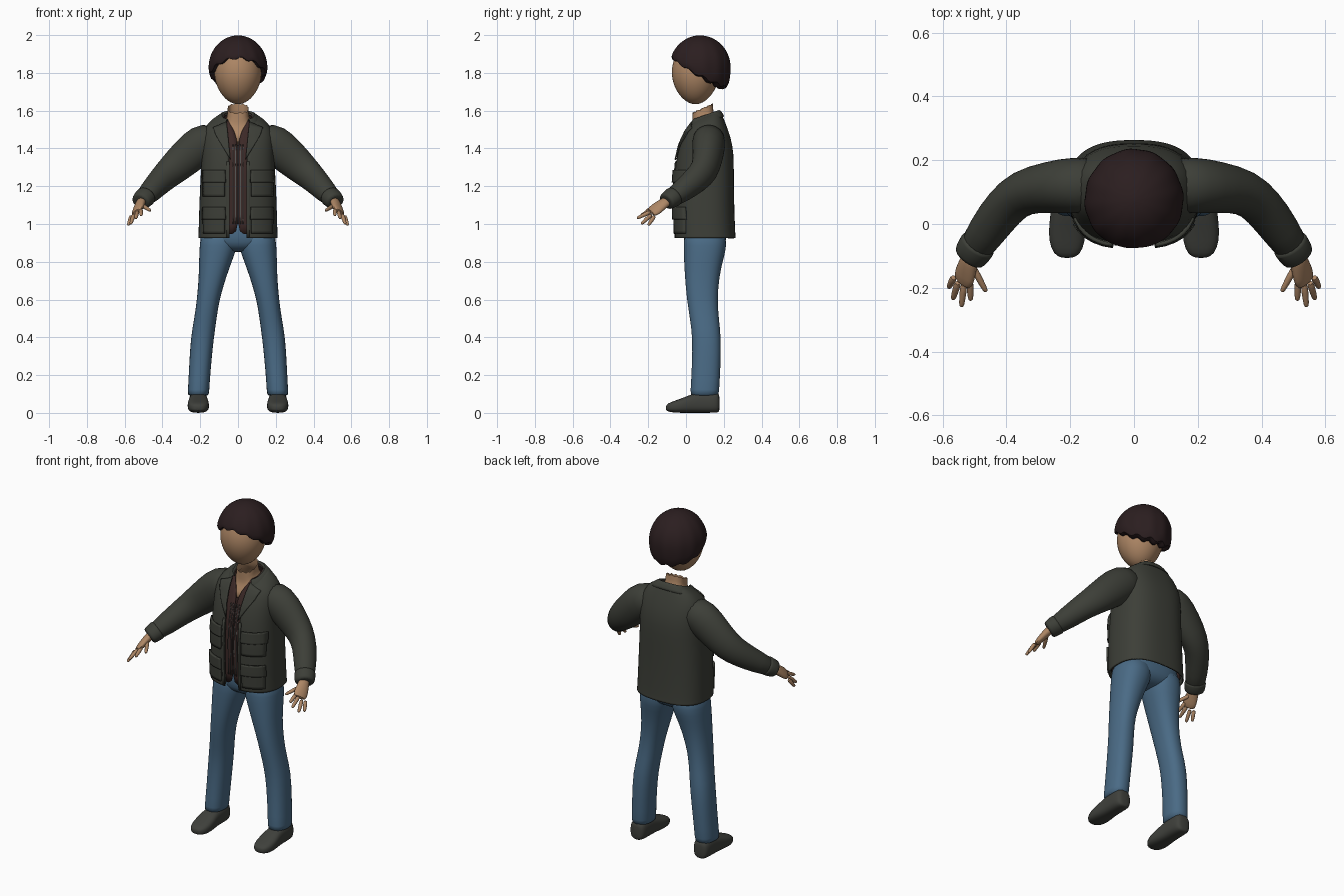
import bpy, bmesh
from math import sin, cos, acos, pi, copysign
from mathutils import Vector
from mathutils.bvhtree import BVHTree

if "Cube" in bpy.data.objects:
    bpy.data.objects.remove(bpy.data.objects["Cube"], do_unlink=True)


def material(name, rgb):
    m = bpy.data.materials.new(name)
    m.use_nodes = True
    m.diffuse_color = (*rgb, 1)
    m.node_tree.nodes["Principled BSDF"].inputs["Base Color"].default_value = (*rgb, 1)
    return m


SKIN = material("skin", (0.42, 0.24, 0.13))
HAIR = material("dark_hair", (0.024, 0.013, 0.014))
OLIVE = material("olive_jacket", (0.046, 0.049, 0.039))
BROWN = material("brown_shirt", (0.045, 0.022, 0.02))
GREY = material("shirt_stripe_grey", (0.09, 0.09, 0.085))
DENIM = material("denim_blue", (0.068, 0.145, 0.235))
SHOE = material("shoe_grey", (0.05, 0.052, 0.045))


def skin_rings(rings, closed):
    """Quads joining consecutive rings of equal length."""
    n = len(rings[0])
    return [(k * n + i, k * n + (i + 1) % n, (k + 1) * n + (i + 1) % n, (k + 1) * n + i)
            for k in range(len(rings) - 1) for i in range(n if closed else n - 1)]


def loft(name, rings, mat, closed=True, caps=(True, True), mirror=False, thick=0, smooth=1):
    n = len(rings[0])
    verts = [tuple(v) for r in rings for v in r]
    faces = skin_rings(rings, closed)
    if closed and caps[0]:
        faces.append(tuple(range(n)))
    if closed and caps[1]:
        faces.append(tuple(range(len(verts) - n, len(verts))))
    me = bpy.data.meshes.new(name)
    me.from_pydata(verts, [], faces)
    bm = bmesh.new()
    bm.from_mesh(me)
    bmesh.ops.recalc_face_normals(bm, faces=bm.faces)
    bm.to_mesh(me)
    bm.free()
    me.materials.append(mat)
    ob = bpy.data.objects.new(name, me)
    bpy.context.collection.objects.link(ob)
    if mirror:
        mod = ob.modifiers.new("Mirror", 'MIRROR')
        mod.use_mirror_merge = False
    if smooth:
        ob.modifiers.new("Smooth", 'SUBSURF').levels = smooth
        ob.modifiers["Smooth"].render_levels = smooth
    if thick:
        mod = ob.modifiers.new("Thickness", 'SOLIDIFY')
        mod.thickness = thick
        mod.offset = 0
    bpy.ops.object.select_all(action='DESELECT')
    ob.select_set(True)
    bpy.context.view_layer.objects.active = ob
    bpy.ops.object.shade_smooth_by_angle(angle=0.9)
    return ob


def spow(v, p):
    return copysign(abs(v) ** (2 / p), v)


def section(z, hx, y0, y1, tilt=0, gap=None, cx=0, p=2.6, n=32):
    """Horizontal rounded section, starting at the front; gap leaves it open there."""
    yc, hy = (y0 + y1) / 2, (y1 - y0) / 2
    t0 = ((gap or 0) / hx) ** (p / 2)
    steps = n if gap is None else n - 1
    out = []
    for i in range(n):
        t = t0 + (2 * pi - 2 * t0) * i / steps
        y = yc - hy * spow(cos(t), p)
        out.append(Vector((cx + hx * spow(sin(t), p), y, z + tilt * (y - yc))))
    return out


def tube(points, up, n=12):
    """Oval rings along a path of (x, y, z, half width, half height)."""
    pts = [Vector(p[:3]) for p in points]
    rings = []
    for i, p in enumerate(points):
        t = (pts[min(i + 1, len(pts) - 1)] - pts[max(i - 1, 0)]).normalized()
        a = t.cross(Vector(up)).normalized()
        b = a.cross(t)
        rings.append([pts[i] + a * p[3] * cos(2 * pi * k / n) + b * p[4] * sin(2 * pi * k / n)
                      for k in range(n)])
    return rings


# Torso profile: height, half width, front, back, tilt
TORSO = [(0.925, 0.207, -0.055, 0.26, 0), (0.94, 0.206, -0.056, 0.258, 0),
         (1.05, 0.203, -0.06, 0.253, 0), (1.2, 0.198, -0.062, 0.25, 0),
         (1.32, 0.19, -0.055, 0.25, 0), (1.42, 0.19, -0.032, 0.245, 0),
         (1.5, 0.182, 0.0, 0.215, 0.1), (1.545, 0.14, 0.02, 0.19, 0.3),
         (1.572, 0.085, 0.035, 0.175, 0.4)]


def jacket_gap(z):
    return 0.045 if z < 1.33 else 0.042 + 0.14 * (z - 1.33)


body = [section(*r) for r in TORSO]
surface = BVHTree.FromPolygons([v for r in body for v in r], skin_rings(body, True))


def patch(name, corners, mat, lift, thick, mirror=True, n=8):
    """Plate laid on the torso front, from four (x, z) corners."""
    a, b, c, d = [Vector(q) for q in corners]
    rows = []
    for j in range(n + 1):
        row = []
        for i in range(n + 1):
            q = a.lerp(b, i / n).lerp(d.lerp(c, i / n), j / n)
            hit = surface.ray_cast(Vector((q.x, -1, q.y)), Vector((0, 1, 0)))[0]
            if hit is None:
                hit = surface.find_nearest(Vector((q.x, 0, q.y)))[0]
            row.append(Vector((q.x, hit.y - lift, q.y)))
        rows.append(row)
    return loft(name, rows, mat, closed=False, mirror=mirror, thick=thick, smooth=0)


# Jacket shell, open at the front
loft("jacket_body", [section(*r, gap=jacket_gap(r[0])) for r in TORSO], OLIVE,
     closed=False, thick=0.008)

# Turned-down collar and lapels
COLLAR = [(1.535, 0.128, 0.012, 0.2, 0.35, 0.078), (1.562, 0.105, 0.02, 0.188, 0.35, 0.068),
          (1.582, 0.085, 0.03, 0.175, 0.35, 0.06), (1.56, 0.075, 0.04, 0.165, 0.35, 0.055)]
loft("jacket_collar", [section(*r) for r in COLLAR], OLIVE, closed=False, thick=0.006)
patch("lapels", [(0.04, 1.34), (0.115, 1.465), (0.132, 1.51), (0.06, 1.54)], OLIVE, 0.008, 0.008)
patch("front_edges", [(0.045, 0.927), (0.06, 0.927), (0.06, 1.33), (0.045, 1.33)], OLIVE, 0.005, 0.006)

# Pockets with flaps
for label, z in (("lower", 0.95), ("upper", 1.145)):
    patch(label + "_pockets", [(0.07, z), (0.182, z), (0.182, z + 0.12), (0.07, z + 0.12)],
          OLIVE, 0.007, 0.012)
    patch(label + "_pocket_flaps",
          [(0.065, z + 0.075), (0.187, z + 0.075), (0.184, z + 0.14), (0.068, z + 0.14)],
          OLIVE, 0.013, 0.012)

# Sleeves and cuffs
ARM = [(0.10, 0.12, 1.465, 0.085, 0.08), (0.19, 0.122, 1.43, 0.092, 0.108),
       (0.27, 0.115, 1.357, 0.082, 0.1), (0.35, 0.102, 1.285, 0.073, 0.087),
       (0.405, 0.055, 1.235, 0.069, 0.074), (0.46, -0.02, 1.175, 0.062, 0.062),
       (0.51, -0.095, 1.123, 0.053, 0.047)]
loft("sleeves", tube(ARM, (0, 0, 1), 16), OLIVE, mirror=True)
CUFF = [(0.485, -0.058, 1.15, 0.056, 0.053), (0.488, -0.062, 1.147, 0.061, 0.056),
        (0.514, -0.102, 1.119, 0.056, 0.049), (0.517, -0.106, 1.116, 0.05, 0.043)]
loft("cuffs", tube(CUFF, (0, 0, 1), 16), OLIVE, mirror=True)

# Shirt with an open neck and stripes
SHIRT = [(max(z, 0.945), hx - 0.012, y0 + 0.012, y1 - 0.012, t) for z, hx, y0, y1, t in TORSO[1:]]
loft("shirt", [section(*r, gap=max(0.001, 0.55 * (r[0] - 1.47))) for r in SHIRT], BROWN,
     closed=False, thick=0.004)
for i, x in enumerate((-0.027, -0.013, 0, 0.013, 0.027)):
    patch("shirt_stripe_%d" % (i + 1), [(x - 0.002, 1.0), (x + 0.002, 1.0),
          (x + 0.002, 1.42), (x - 0.002, 1.42)], GREY, -0.006, 0.003, mirror=False)

# Neck with a ragged open top
neck = [section(*r) for r in ((1.42, 0.16, -0.012, 0.22), (1.49, 0.14, 0.014, 0.19, 0.1),
                              (1.535, 0.075, 0.033, 0.165, 0.3), (1.56, 0.056, 0.035, 0.145, 0.35))]
rim = section(1.612, 0.055, 0.035, 0.142, 0.45)
for i, v in enumerate(rim):
    v.z += 0.009 * sin(i * 2.4)
loft("neck", neck + [rim], SKIN, caps=(True, False))

# Egg-shaped head
head = []
for k in range(13):
    a = 0.12 + (pi - 0.24) * k / 12
    taper = 1 - 0.1 * max(0, -cos(a)) ** 1.5
    r = sin(a) * taper
    head.append(section(1.80 + 0.167 * cos(a), 0.127 * r, 0.05 - 0.127 * r,
                        0.05 + 0.127 * r, p=2))
loft("head", head, SKIN)

# Bowl-shaped hair, longer at the back, with a scalloped edge
N, K = 72, 9
hair = []
for k in range(K + 1):
    ring = []
    for i in range(N):
        t = 2 * pi * i / N
        edge = 1.78 + 0.08 * cos(t) + 0.018 * cos(t) ** 2 + 0.008 * sin(12 * t) - 1.83
        f = 0.02 + 0.98 * k / K
        a = f * acos(edge / (0.17 if edge > 0 else 0.26))
        r = sin(a) * (1 + 0.012 * sin(12 * t) * f)
        h = (0.165 if cos(a) > 0 else 0.26) * cos(a)
        ring.append(Vector((0.152 * r * sin(t), 0.075 - 0.158 * r * cos(t), 1.83 + h)))
    hair.append(ring)
hair.append([Vector((v.x * 0.78, 0.065 + (v.y - 0.075) * 0.78, v.z + 0.008)) for v in hair[-1]])
loft("hair", hair, HAIR, caps=(True, False), thick=0.008)

# Hands
PALM_UP = (0.6, 0, 0.8)
PALM = [(0.505, -0.085, 1.13, 0.03, 0.026), (0.52, -0.125, 1.105, 0.034, 0.023),
        (0.53, -0.16, 1.078, 0.043, 0.02), (0.54, -0.19, 1.057, 0.038, 0.014)]
loft("palms", tube(PALM, PALM_UP), SKIN, mirror=True)
FINGERS = {"little_fingers": ((0.564, -0.165, 1.045), (0.581, -0.2, 0.993)),
           "ring_fingers": ((0.551, -0.18, 1.052), (0.568, -0.237, 1.0)),
           "middle_fingers": ((0.533, -0.185, 1.066), (0.541, -0.26, 1.03)),
           "index_fingers": ((0.515, -0.175, 1.08), (0.512, -0.24, 1.045)),
           "thumbs": ((0.508, -0.13, 1.1), (0.463, -0.213, 1.07))}
for name, (base, tip) in FINGERS.items():
    path = [(*Vector(base).lerp(Vector(tip), f), r, r)
            for f, r in ((0, 0.012), (0.4, 0.012), (0.8, 0.01), (0.95, 0.008), (1, 0.004))]
    loft(name, tube(path, PALM_UP, 8), SKIN, mirror=True)

# Jeans: hips and legs (height, inner, outer, front, back)
HIPS = [(0.85, 0.06, 0.05, 0.15), (0.87, 0.13, 0.01, 0.19), (0.9, 0.19, -0.012, 0.213),
        (0.96, 0.195, -0.015, 0.215), (1.02, 0.18, -0.01, 0.21)]
loft("jeans_hips", [section(*r) for r in HIPS], DENIM)
LEG = [(0.98, 0.0, 0.198, -0.012, 0.212), (0.88, 0.002, 0.204, -0.014, 0.217),
       (0.82, 0.025, 0.207, -0.012, 0.2), (0.72, 0.062, 0.208, -0.007, 0.176),
       (0.6, 0.098, 0.218, 0.004, 0.167), (0.5, 0.113, 0.232, 0.02, 0.174),
       (0.4, 0.127, 0.251, 0.034, 0.187), (0.25, 0.143, 0.259, 0.031, 0.184),
       (0.1, 0.153, 0.267, 0.022, 0.175), (0.09, 0.154, 0.266, 0.023, 0.174)]
loft("jeans_legs", [section(z, (b - a) / 2, f, k, cx=(a + b) / 2, p=2.3, n=20)
                    for z, a, b, f, k in LEG], DENIM, mirror=True)

# Shoes (position along the foot, half width, underside, top)
FOOT = [(-0.107, 0.018, 0.015, 0.038), (-0.095, 0.042, 0.006, 0.052), (-0.055, 0.058, 0, 0.066),
        (0.0, 0.057, 0, 0.086), (0.045, 0.05, 0, 0.106), (0.1, 0.05, 0, 0.112),
        (0.15, 0.049, 0, 0.112), (0.17, 0.042, 0.002, 0.106), (0.178, 0.025, 0.01, 0.09)]
shoe = []
for y, w, lo, hi in FOOT:
    shoe.append([Vector((0.21 + w * spow(cos(2 * pi * i / 20), 2.8), y,
                         (lo + hi) / 2 + (hi - lo) / 2 * spow(sin(2 * pi * i / 20), 2.8)))
                 for i in range(20)])
loft("shoes", shoe, SHOE, mirror=True)
